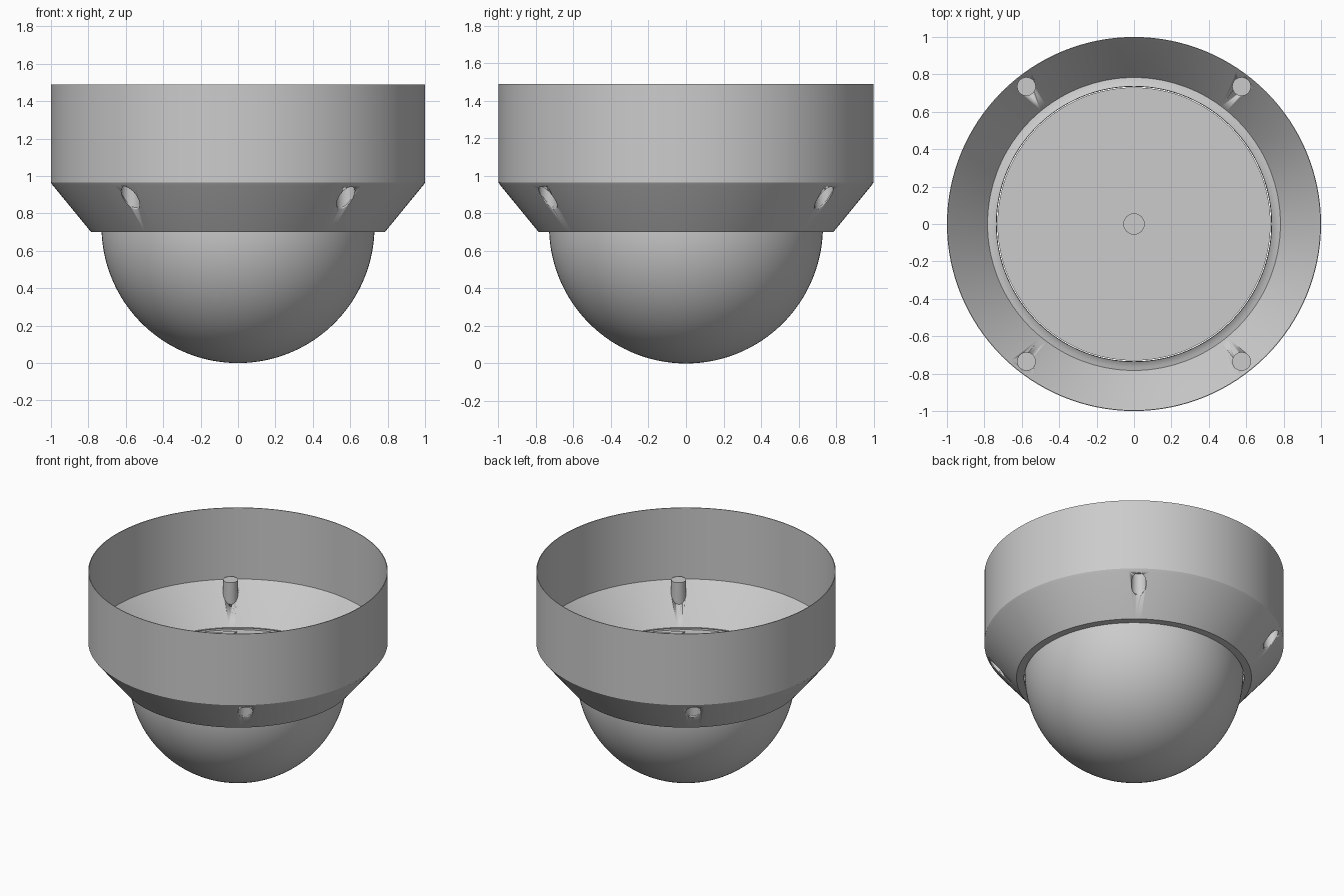
import bpy, bmesh
from math import sin, cos, pi, radians, sqrt, hypot

if "Cube" in bpy.data.objects:
    bpy.data.objects.remove(bpy.data.objects["Cube"])

SEG = 128
Z0 = 0.73            # dome centre height


def finish(name, bm, smooth=True):
    bmesh.ops.recalc_face_normals(bm, faces=bm.faces)
    me = bpy.data.meshes.new(name)
    bm.to_mesh(me)
    bm.free()
    ob = bpy.data.objects.new(name, me)
    bpy.context.collection.objects.link(ob)
    if smooth:
        bpy.ops.object.select_all(action='DESELECT')
        ob.select_set(True)
        bpy.context.view_layer.objects.active = ob
        bpy.ops.object.shade_smooth_by_angle(angle=radians(30))
    return ob


def lathe(name, profile, closed=False):
    bm = bmesh.new()
    rings = []
    for r, z in profile:
        if r < 1e-6:
            rings.append([bm.verts.new((0, 0, z))])
        else:
            rings.append([bm.verts.new((r * cos(2 * pi * i / SEG), r * sin(2 * pi * i / SEG), z))
                          for i in range(SEG)])
    pairs = list(zip(rings, rings[1:]))
    if closed:
        pairs.append((rings[-1], rings[0]))
    for a, b in pairs:
        for i in range(SEG):
            j = (i + 1) % SEG
            q = [a[i % len(a)], a[j % len(a)], b[j % len(b)], b[i % len(b)]]
            bm.faces.new(list(dict.fromkeys(q)))
    return finish(name, bm)


def prism(name, outline, z_low, z_high):
    bm = bmesh.new()
    face = bm.faces.new([bm.verts.new((x, y, z_low)) for x, y in outline])
    ext = bmesh.ops.extrude_face_region(bm, geom=[face])
    for v in ext['geom']:
        if isinstance(v, bmesh.types.BMVert):
            v.co.z = z_high
    return finish(name, bm)


def cone_z(r):
    return 0.70 + (r - 0.785) * 0.25 / 0.205


# Housing: thin open cup with sloped skirt and rolled inner lip
housing = lathe("housing", [
    (0.995, 1.49), (0.995, 0.965), (0.983, 0.952), (0.783, 0.708), (0.765, 0.712),
    (0.748, 0.718), (0.736, 0.726),
    (0.734, 0.70), (0.785, 0.70), (0.99, 0.95), (1.0, 0.965), (1.0, 1.49)], closed=True)

# Screw wells: holes through the skirt, capped by bosses inside
PIN = 0.05
for k, (sx, sy) in enumerate([(-1, -1), (1, -1), (1, 1), (-1, 1)]):
    cx, cy = sx * 0.575, sy * 0.735
    circle = [(cx + PIN * cos(2 * pi * i / 32), cy + PIN * sin(2 * pi * i / 32)) for i in range(32)]
    cutter = prism(f"well_cutter_{k}", circle, 0.6, 0.975)
    mod = housing.modifiers.new("well", 'BOOLEAN')
    mod.operation = 'DIFFERENCE'
    mod.solver = 'EXACT'
    mod.object = cutter
    bpy.context.view_layer.objects.active = housing
    bpy.ops.object.modifier_apply(modifier=mod.name)
    bpy.data.objects.remove(cutter)

    bm = bmesh.new()
    low = [bm.verts.new((x, y, cone_z(hypot(x, y)))) for x, y in circle]
    top = [bm.verts.new((x, y, 0.99)) for x, y in circle]
    for i in range(32):
        j = (i + 1) % 32
        bm.faces.new((low[i], low[j], top[j], top[i]))
    bm.faces.new(top)
    finish(f"screw_boss_{k}", bm)

# Dome: hemisphere closed by a flat plate
R = 0.73
arc = [(R * sin(pi / 2 * i / 40), Z0 - R * cos(pi / 2 * i / 40)) for i in range(40)]
lathe("dome", arc + [(R, 0.715), (0, 0.715)])

# Liner halves on either side of the central slot
a0 = 0.69
for side, name in ((1, "liner_right"), (-1, "liner_left")):
    ymax = sqrt(a0 ** 2 - 0.4 ** 2)
    ys = [-ymax + 2 * ymax * i / 32 for i in range(33)]
    prism(name, [(side * sqrt(a0 ** 2 - y * y), y) for y in ys], 0.705, 0.722)

# Camera carrier with curved ends in the slot
xs = [-0.36 + 0.72 * i / 24 for i in range(25)]
edge = [(x, sqrt(0.765 ** 2 - x * x) - 0.21) for x in xs]
prism("camera_carrier", edge + [(x, -y) for x, y in reversed(edge)], 0.705, 0.722)

# Central pivot
prism("pivot", [(0.057 * cos(2 * pi * i / 32), 0.057 * sin(2 * pi * i / 32)) for i in range(32)], 0.71, 0.735)
